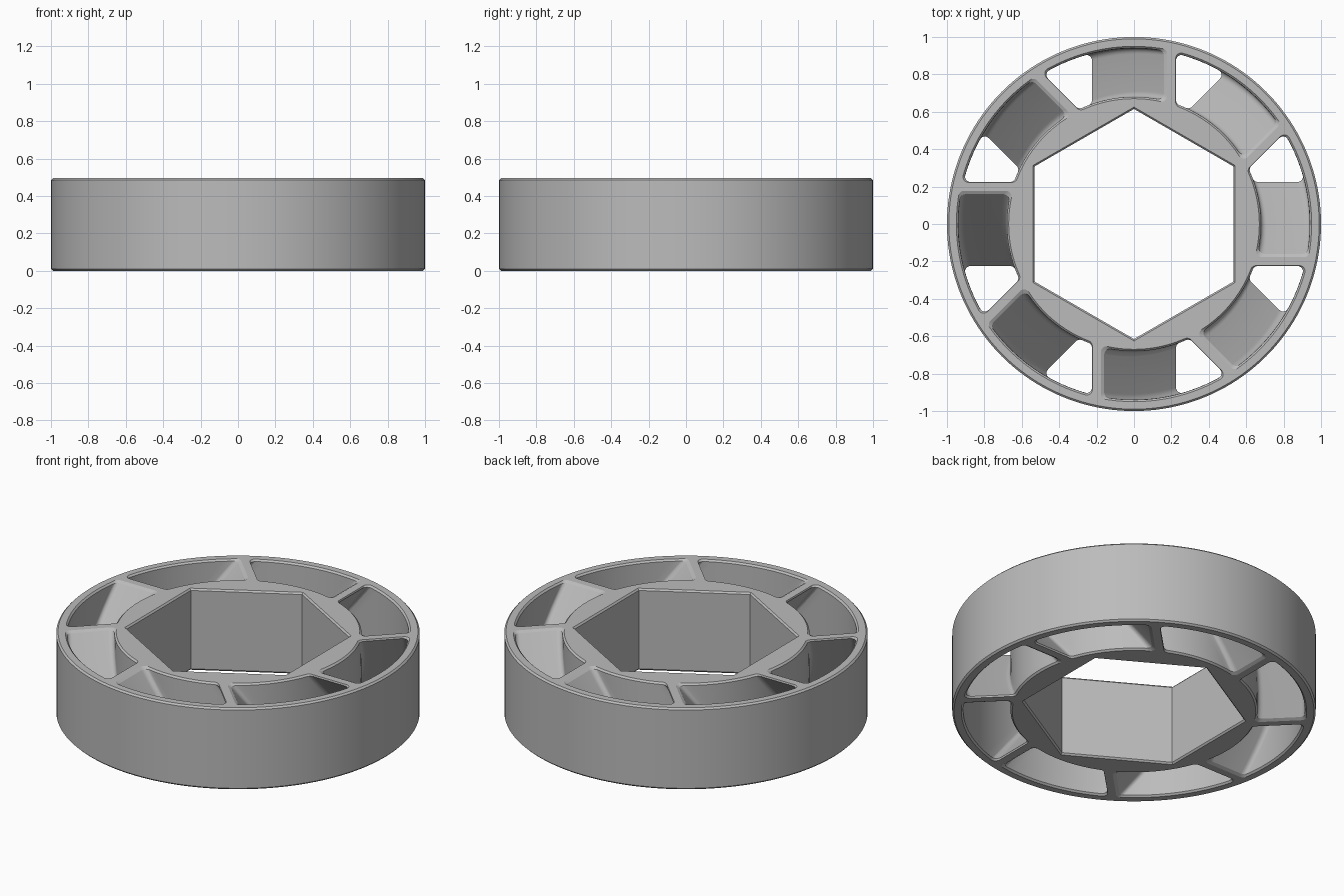
import bpy, bmesh, math
from mathutils import Vector

HEIGHT = 0.495
RIM_IN, HUB_OUT = 0.94, 0.68     # radii that bound the pockets
BLADES = 8
FILLET, EDGE = 0.03, 0.01        # pocket corner radius, edge chamfer
STEPS = 12

cube = bpy.data.objects.get("Cube")
if cube:
    bpy.data.objects.remove(cube)

grey = bpy.data.materials.new("light grey")
grey.use_nodes = True
grey.diffuse_color = (0.5, 0.5, 0.5, 1)
grey.node_tree.nodes["Principled BSDF"].inputs["Base Color"].default_value = (0.5, 0.5, 0.5, 1)


def arc(centre, radius, start, end, steps):
    """Points along an arc, taking the shorter way round."""
    sweep = (end - start + math.pi) % math.tau - math.pi
    return [centre + radius * Vector((math.cos(start + sweep * i / steps),
                                      math.sin(start + sweep * i / steps)))
            for i in range(steps + 1)]


def heading(v):
    return math.atan2(v.y, v.x)


def corner(angle, offset, side, rim, grow):
    """Fillet centre and its headings towards the blade face and the ring wall."""
    out = Vector((math.cos(angle), math.sin(angle)))
    across = Vector((out.y, -out.x))
    s = offset + side * (FILLET - grow)
    r = RIM_IN + grow - FILLET if rim else HUB_OUT - grow + FILLET
    centre = across * s + out * math.sqrt(r * r - s * s)
    return centre, heading(-side * across), heading(centre if rim else -centre)


def pocket(index, z, grow):
    """Outline at height z of the opening between two slanted blades."""
    a = math.tau * index / BLADES
    b = a - math.tau / BLADES
    shift = 0.4 * (z / HEIGHT - 0.5)
    near, far = shift + 0.0325, shift - 0.0325
    hub_a = corner(a, near, 1, False, grow)
    rim_a = corner(a, near, 1, True, grow)
    rim_b = corner(b, far, -1, True, grow)
    hub_b = corner(b, far, -1, False, grow)
    origin = Vector((0, 0))
    pts = arc(hub_a[0], FILLET, hub_a[2], hub_a[1], 6)
    pts += arc(rim_a[0], FILLET, rim_a[1], rim_a[2], 6)
    pts += arc(origin, RIM_IN + grow, heading(rim_a[0]), heading(rim_b[0]), STEPS)[1:-1]
    pts += arc(rim_b[0], FILLET, rim_b[2], rim_b[1], 6)
    pts += arc(hub_b[0], FILLET, hub_b[1], hub_b[2], 6)
    pts += arc(origin, HUB_OUT - grow, heading(hub_b[0]), heading(hub_a[0]), STEPS)[1:-1]
    return pts


def polygon(sides, radius):
    return [radius * Vector((math.sin(math.tau * i / sides), math.cos(math.tau * i / sides)))
            for i in range(sides)]


bm = bmesh.new()
cap_edges = {"bottom": [], "top": []}


def wall(outline, levels):
    """Skin outlines stacked in z and remember the end loops for the caps."""
    rings = [[bm.verts.new((p.x, p.y, z)) for p in outline(z, grow)] for z, grow in levels]
    n = len(rings[0])
    for low, high in zip(rings, rings[1:]):
        for i in range(n):
            j = (i + 1) % n
            bm.faces.new((low[i], low[j], high[j], high[i]))
    for name, ring in (("bottom", rings[0]), ("top", rings[-1])):
        cap_edges[name] += [bm.edges.get((ring[i], ring[(i + 1) % n])) for i in range(n)]


ends = [(0, EDGE), (EDGE, 0), (HEIGHT - EDGE, 0), (HEIGHT, EDGE)]
middle = [(HEIGHT * i / 8, 0) for i in range(1, 8)]

# Outer rim and hexagonal bore
wall(lambda z, grow: polygon(160, 1 - grow), ends)
wall(lambda z, grow: polygon(6, 0.615 + grow), ends)

# Pockets, leaving the slanted blades between them
for k in range(BLADES):
    wall(lambda z, grow: pocket(k, z, grow), ends[:2] + middle + ends[2:])

# Flat end faces
for name in cap_edges:
    bmesh.ops.triangle_fill(bm, edges=cap_edges[name], use_beauty=True, use_dissolve=False)
bmesh.ops.recalc_face_normals(bm, faces=bm.faces)

mesh = bpy.data.meshes.new("bladed_ring")
bm.to_mesh(mesh)
bm.free()
mesh.materials.append(grey)
ring = bpy.data.objects.new("bladed_ring", mesh)
bpy.context.collection.objects.link(ring)
bpy.context.view_layer.objects.active = ring
ring.select_set(True)
bpy.ops.object.shade_smooth_by_angle(angle=math.radians(20))
